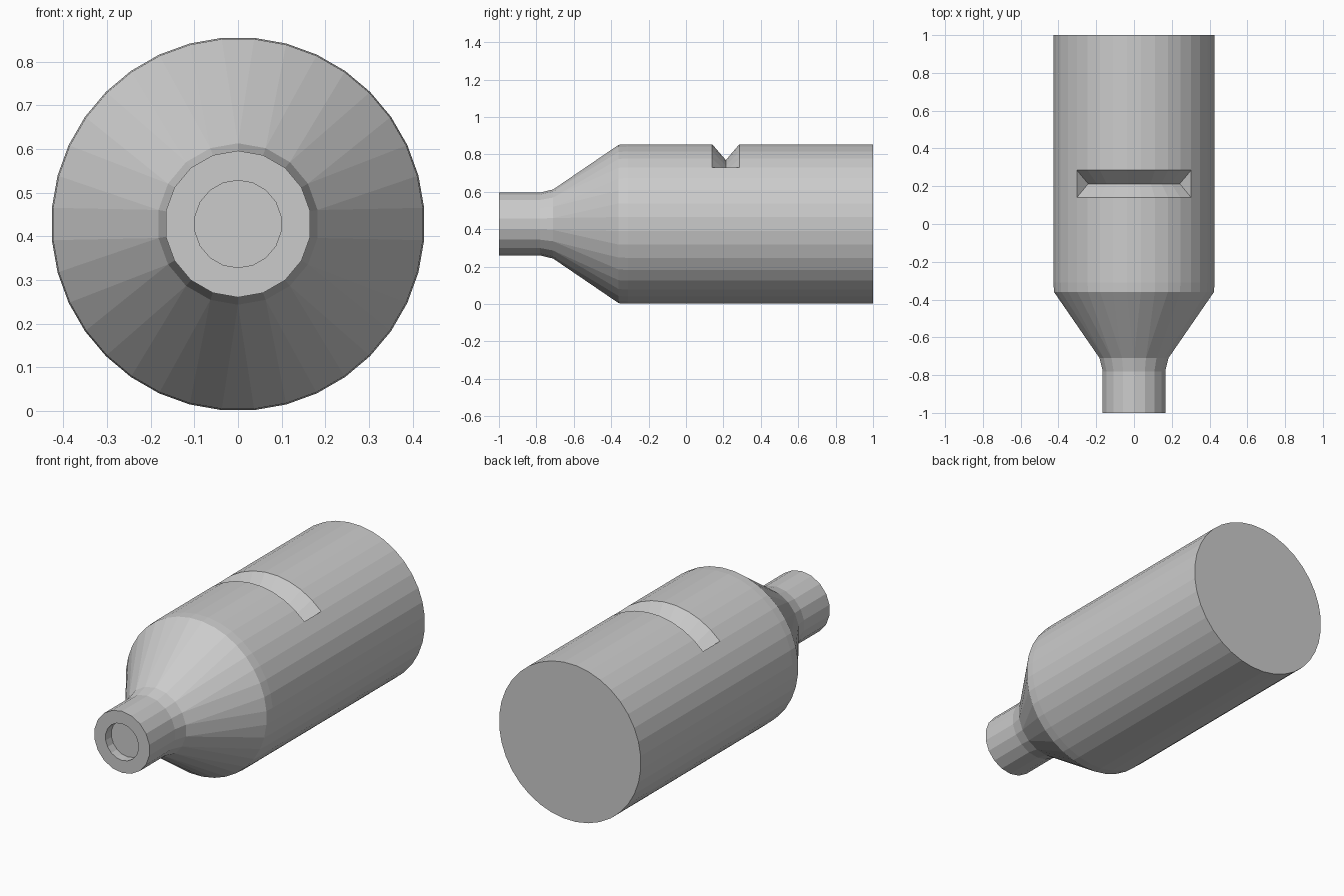
import bpy
import bmesh
from math import sin, cos, radians

if "Cube" in bpy.data.objects:
    bpy.data.objects.remove(bpy.data.objects["Cube"], do_unlink=True)

BODY_SIDES, NECK_SIDES = 36, 18
AXIS_Z = 0.428

grey = bpy.data.materials.new("plain grey")
grey.use_nodes = True
colour = (0.6, 0.6, 0.6, 1)
grey.diffuse_color = colour
grey.node_tree.nodes["Principled BSDF"].inputs["Base Color"].default_value = colour

bm = bmesh.new()


def point(radius, y, degrees):
    a = radians(degrees)
    return bm.verts.new((radius * sin(a), y, AXIS_Z + radius * cos(a)))


def ring(sides, radius, y, start):
    return [point(radius, y, start + 360 * i / sides) for i in range(sides)]


def join(a, b):
    n = len(a)
    for i in range(n):
        bm.faces.new((a[i], a[(i + 1) % n], b[(i + 1) % n], b[i]))


# Blind mouth hole, lip and flared neck
neck = [ring(NECK_SIDES, r, y, 0) for r, y in
        [(0.1, -0.95), (0.1, -1), (0.168, -1), (0.168, -0.78), (0.185, -0.71)]]
bm.faces.new(neck[0])
for a, b in zip(neck, neck[1:]):
    join(a, b)

# Body rings, from shoulder to closed back end
body = [ring(BODY_SIDES, r, y, -45) for r, y in
        [(0.425, -0.36), (0.428, -0.31), (0.428, 0.14), (0.428, 0.285), (0.428, 1)]]
join(body[0], body[1])
join(body[1], body[2])
join(body[3], body[4])
bm.faces.new(body[4])

# Cone between the coarse neck and the finer body
shoulder = body[0]
for i, v in enumerate(neck[-1]):
    k = 2 * i + 4                      # body corner just before this neck corner
    a, b, c = (shoulder[(k + j) % BODY_SIDES] for j in range(3))
    bm.faces.new((v, a, b))
    bm.faces.new((v, b, c, neck[-1][(i + 1) % NECK_SIDES]))

# V groove wrapping over the top of the body
front, rear = body[2], body[3]
valley = [point(0.343, 0.213, -45 + 10 * i) for i in range(10)]
for i in range(BODY_SIDES):
    j = (i + 1) % BODY_SIDES
    if i < 9:
        bm.faces.new((front[i], front[j], valley[j], valley[i]))
        bm.faces.new((valley[i], valley[j], rear[j], rear[i]))
    else:
        bm.faces.new((front[i], front[j], rear[j], rear[i]))
for i in (0, 9):
    bm.faces.new((front[i], valley[i], rear[i]))

bmesh.ops.recalc_face_normals(bm, faces=bm.faces[:])
mesh = bpy.data.meshes.new("whistle_body")
bm.to_mesh(mesh)
bm.free()
mesh.materials.append(grey)
whistle = bpy.data.objects.new("whistle_body", mesh)
bpy.context.collection.objects.link(whistle)
